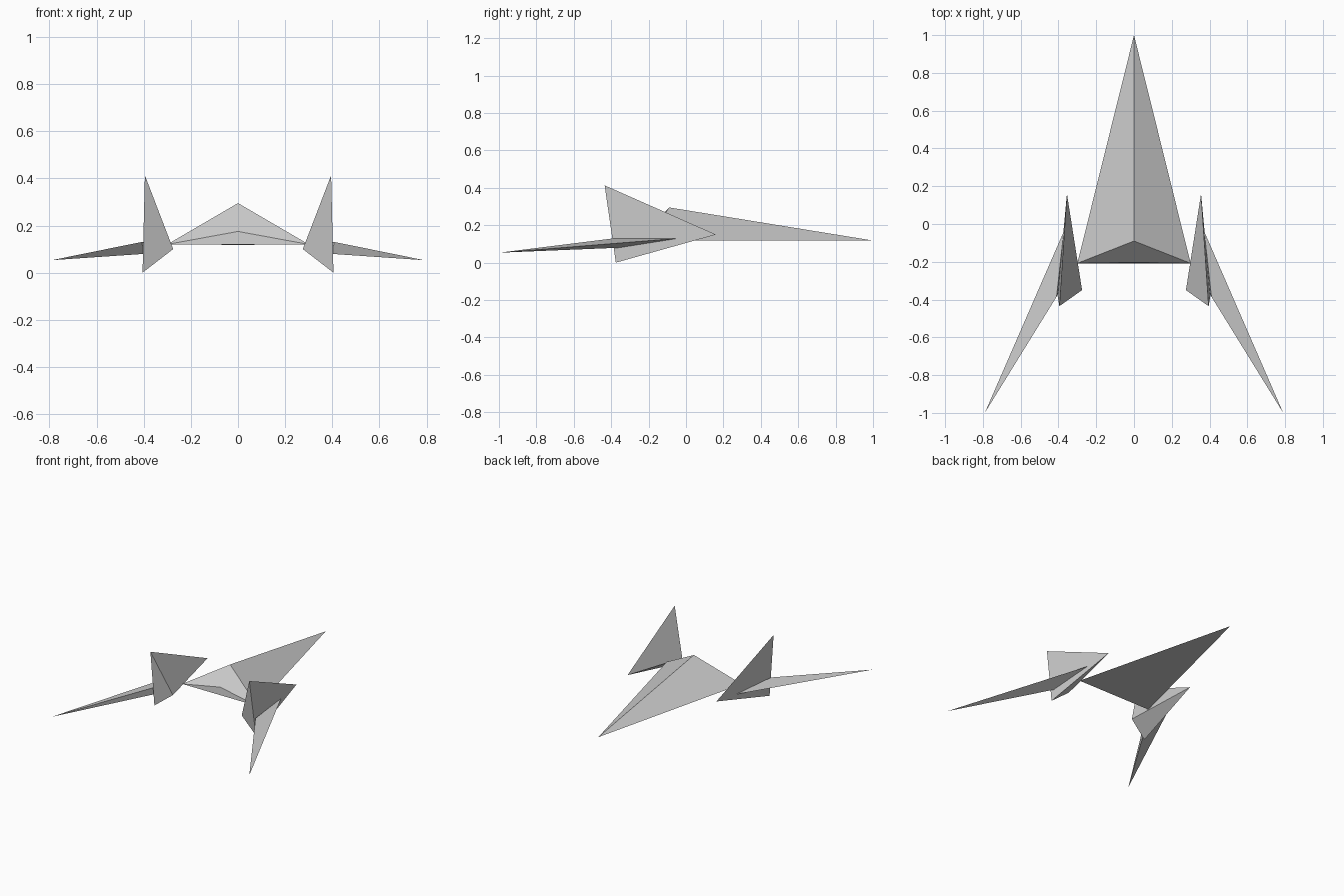
import bpy
import bmesh

cube = bpy.data.objects.get("Cube")
if cube:
    bpy.data.objects.remove(cube, do_unlink=True)

# Single flat colour
grey = bpy.data.materials.new("light_grey")
grey.use_nodes = True
colour = (0.6, 0.6, 0.6, 1)
grey.diffuse_color = colour
grey.node_tree.nodes["Principled BSDF"].inputs["Base Color"].default_value = colour


def solid(name, points, faces):
    """Closed flat-faced solid with outward normals."""
    bm = bmesh.new()
    verts = [bm.verts.new(p) for p in points]
    for face in faces:
        bm.faces.new([verts[i] for i in face])
    bmesh.ops.recalc_face_normals(bm, faces=bm.faces)
    mesh = bpy.data.meshes.new(name)
    bm.to_mesh(mesh)
    bm.free()
    mesh.materials.append(grey)
    obj = bpy.data.objects.new(name, mesh)
    bpy.context.collection.objects.link(obj)
    return obj


TETRA = [(0, 1, 2), (0, 1, 3), (1, 2, 3), (0, 2, 3)]

# Hull: long wedge with a peak near one end and a low stern plate
nose, peak, stern = (0, 1, 0.118), (0, -0.09, 0.295), (0, -0.203, 0.175)
corner_l, corner_r = (0.3, -0.208, 0.12), (-0.3, -0.208, 0.12)
solid("hull", [nose, peak, corner_l, corner_r, stern],
      [(0, 1, 2), (0, 1, 3), (0, 2, 3), (1, 2, 4, 3), (2, 3, 4)])

# Upright fins and swept wings, one pair on each side
fin = [(0.355, 0.16, 0.15), (0.395, -0.435, 0.413),
       (0.405, -0.375, 0), (0.275, -0.35, 0.1)]
wing = [(0.79, -1, 0.053), (0.372, -0.04, 0.13),
        (0.41, -0.385, 0.13), (0.395, -0.35, 0.08)]
for side, sign in (("left", 1), ("right", -1)):
    for part, points in (("fin", fin), ("wing", wing)):
        solid(f"{side}_{part}", [(sign * x, y, z) for x, y, z in points], TETRA)
